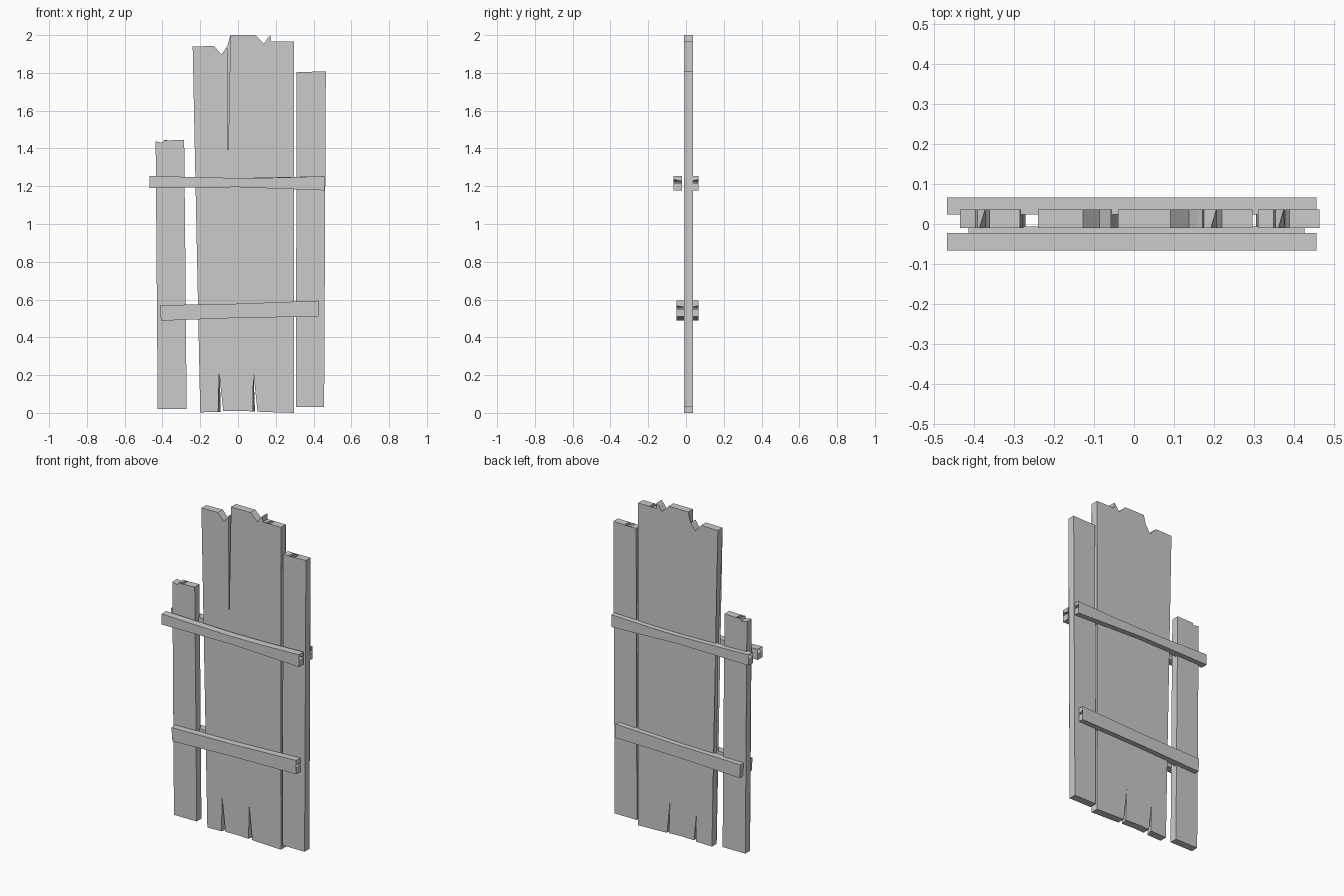
import bpy, bmesh


def board(name, outline, y_front, y_back):
    """Extrude an x/z outline; points with 4 values have a different back x/z."""
    bm = bmesh.new()
    front = [bm.verts.new((p[0], y_front, p[1])) for p in outline]
    back = [bm.verts.new((p[-2], y_back, p[-1])) for p in outline]
    n = len(outline)
    bm.faces.new(front)
    bm.faces.new(back[::-1])
    for i in range(n):
        j = (i + 1) % n
        bm.faces.new((front[i], back[i], back[j], front[j]))
    # triangulate the concave faces cleanly
    bmesh.ops.triangulate(bm, faces=[f for f in bm.faces if len(f.verts) > 4])
    bmesh.ops.recalc_face_normals(bm, faces=bm.faces[:])
    mesh = bpy.data.meshes.new(name)
    bm.to_mesh(mesh)
    bm.free()
    ob = bpy.data.objects.new(name, mesh)
    bpy.context.collection.objects.link(ob)
    return ob


Y0, Y1 = -0.01, 0.036

# short left plank with split top
board("left_plank", [
    (-0.425, 0.02), (-0.272, 0.02), (-0.278, 0.75), (-0.285, 1.445),
    (-0.362, 1.443), (-0.370, 1.295), (-0.387, 1.443, -0.373, 1.443),
    (-0.392, 1.445), (-0.397, 1.43), (-0.436, 1.437), (-0.428, 0.8)], Y0, Y1)

# two wide centre planks that meet near the bottom
board("centre_planks", [
    (-0.20, 0.003), (-0.105, 0.005, -0.092, 0.005), (-0.10, 0.213), (-0.078, 0.009),
    (0.0, 0.011), (0.078, 0.008, 0.090, 0.008), (0.082, 0.213), (0.103, 0.007),
    (0.13, 0.005), (0.297, 0.0), (0.288, 0.8), (0.288, 1.4), (0.297, 1.965),
    (0.220, 1.965), (0.208, 1.755), (0.193, 1.965, 0.206, 1.965),
    (0.175, 1.965), (0.172, 2.0), (0.158, 1.985), (0.138, 1.955),
    (0.092, 2.0), (-0.04, 2.0), (-0.035, 1.5), (-0.022, 0.9), (-0.034, 0.46),
    (-0.05, 0.95), (-0.058, 1.4), (-0.057, 1.94), (-0.087, 1.897),
    (-0.128, 1.942), (-0.24, 1.94), (-0.205, 1.1)], Y0, Y1)

# right plank with split top
board("right_plank", [
    (0.306, 0.03), (0.456, 0.03), (0.460, 1.1), (0.465, 1.808),
    (0.390, 1.806), (0.378, 1.625), (0.362, 1.806, 0.375, 1.806),
    (0.354, 1.79), (0.350, 1.806), (0.311, 1.806), (0.318, 1.2), (0.312, 0.6)], Y0, Y1)

# cross rails: front and mirrored back copies, outer face first
upper = [
    (-0.468, 1.19), (0.0, 1.195), (0.457, 1.178), (0.457, 1.216),
    (0.357, 1.225), (0.457, 1.236, 0.457, 1.226), (0.457, 1.253), (0.2, 1.245),
    (0.0, 1.243), (-0.30, 1.25), (-0.468, 1.255), (-0.443, 1.232), (-0.468, 1.226)]
lower = [
    (-0.408, 0.488), (0.0, 0.503), (0.427, 0.51), (0.427, 0.55),
    (0.340, 0.557), (0.427, 0.567, 0.427, 0.559), (0.427, 0.594),
    (0.0, 0.578), (-0.414, 0.57)]
for label, outline, front in (("upper", upper, (-0.067, -0.022)),
                              ("lower", lower, (-0.050, -0.006))):
    board(label + "_front_rail", outline, *front)
    board(label + "_back_rail", outline, 0.067, 0.024)
